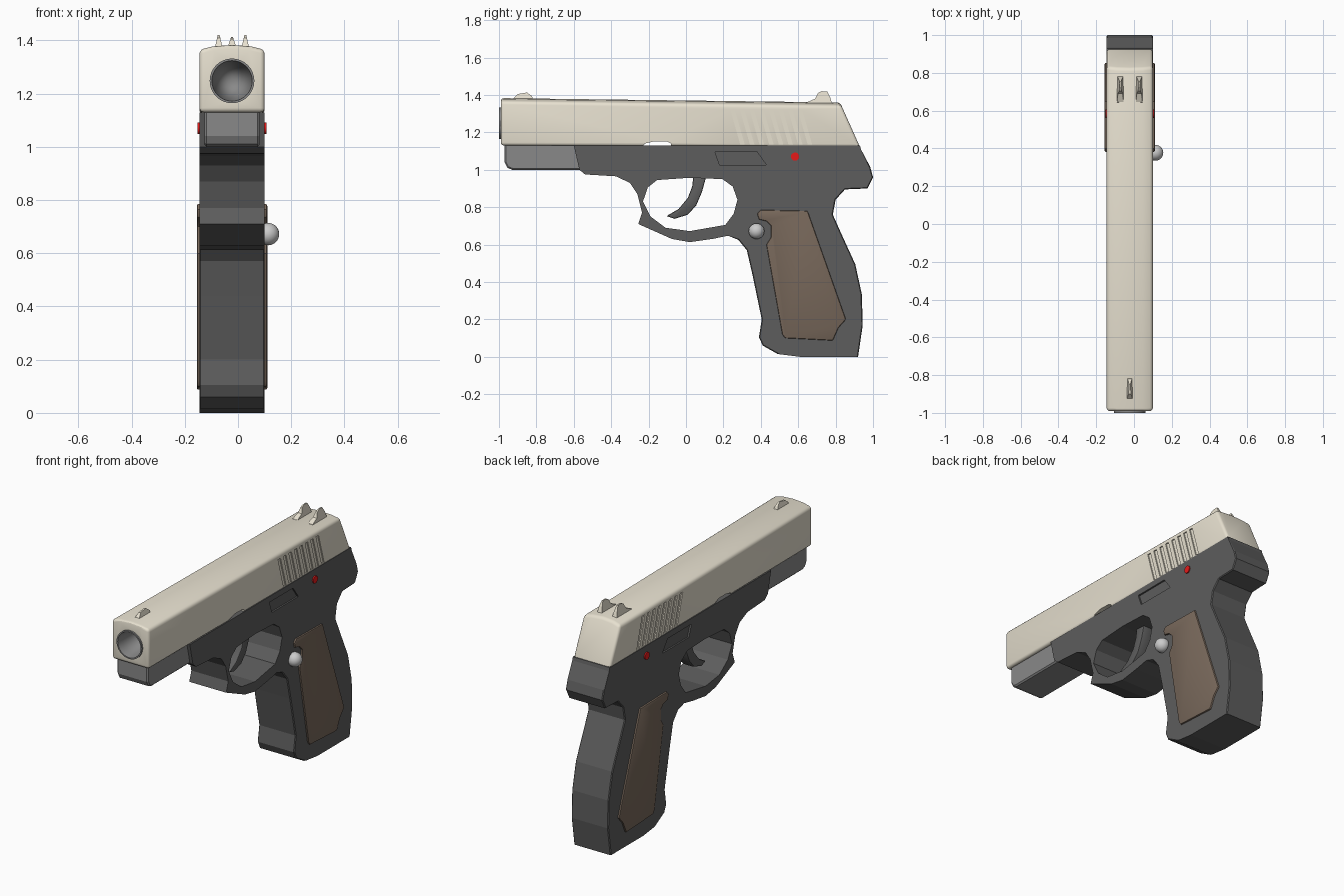
import bpy, bmesh, math
from mathutils import Matrix, Vector

if "Cube" in bpy.data.objects:
    bpy.data.objects.remove(bpy.data.objects["Cube"])

CX = -0.0225      # middle plane of the body
HW = 0.1225       # half width of the body


def mat(name, rgb):
    m = bpy.data.materials.new(name)
    m.diffuse_color = (*rgb, 1)
    m.use_nodes = True
    m.node_tree.nodes["Principled BSDF"].inputs["Base Color"].default_value = m.diffuse_color
    return m


CREAM = mat("cream", (0.80, 0.75, 0.63))
DARK = mat("dark_grey", (0.11, 0.11, 0.11))
MID = mat("mid_grey", (0.25, 0.25, 0.25))
BROWN = mat("brown", (0.19, 0.14, 0.105))
RED = mat("red", (0.8, 0.01, 0.01))


def finish(name, bm, material=None):
    bmesh.ops.recalc_face_normals(bm, faces=bm.faces)
    me = bpy.data.meshes.new(name)
    bm.to_mesh(me)
    bm.free()
    ob = bpy.data.objects.new(name, me)
    bpy.context.collection.objects.link(ob)
    if material:
        me.materials.append(material)
    return ob


def add_prism(bm, pts, x0, x1):
    """Extrude a (y, z) outline from x0 to x1."""
    f = bm.faces.new([bm.verts.new((x0, y, z)) for y, z in pts])
    r = bmesh.ops.extrude_face_region(bm, geom=[f])
    top = [v for v in r["geom"] if isinstance(v, bmesh.types.BMVert)]
    bmesh.ops.translate(bm, verts=top, vec=(x1 - x0, 0, 0))


def prism(name, pts, x0, x1, material=None):
    bm = bmesh.new()
    add_prism(bm, pts, x0, x1)
    return finish(name, bm, material)


def apply(ob):
    bpy.context.view_layer.objects.active = ob
    for m in list(ob.modifiers):
        bpy.ops.object.modifier_apply(modifier=m.name)


def bevel(ob, width, segments=2, angle=40):
    m = ob.modifiers.new("bevel", "BEVEL")
    m.width, m.segments = width, segments
    m.limit_method, m.angle_limit = "ANGLE", math.radians(angle)
    apply(ob)


def cut(ob, cutter):
    m = ob.modifiers.new("cut", "BOOLEAN")
    m.operation, m.solver, m.object = "DIFFERENCE", "EXACT", cutter
    apply(ob)
    bpy.data.objects.remove(cutter)


def smooth(ob, angle=30):
    bpy.ops.object.select_all(action="DESELECT")
    ob.select_set(True)
    bpy.context.view_layer.objects.active = ob
    bpy.ops.object.shade_smooth_by_angle(angle=math.radians(angle))


def lathe(name, profile, material, n=32):
    """Spin (radius, y) points around the bore axis."""
    bm = bmesh.new()
    vs = [bm.verts.new((CX + r, y, 1.248)) for r, y in profile]
    es = [bm.edges.new(p) for p in zip(vs, vs[1:])]
    bmesh.ops.spin(bm, geom=vs + es, cent=(CX, 0, 1.248), axis=(0, 1, 0),
                   angle=math.tau, steps=n)
    bmesh.ops.remove_doubles(bm, verts=bm.verts, dist=1e-4)
    return finish(name, bm, material)


# Frame with trigger guard and grip
outline = [(-0.60, 1.13), (-0.57, 1.0), (-0.54, 0.975), (-0.375, 0.965), (-0.30, 0.93),
           (-0.26, 0.87), (-0.235, 0.77), (-0.255, 0.71), (-0.075, 0.63), (0.02, 0.613),
           (0.14, 0.63), (0.225, 0.647), (0.28, 0.625), (0.325, 0.57), (0.355, 0.44),
           (0.405, 0.20), (0.39, 0.105), (0.41, 0.06), (0.49, 0.015), (0.61, 0.0),
           (0.92, 0.0), (0.945, 0.17), (0.94, 0.335), (0.905, 0.495), (0.825, 0.67),
           (0.785, 0.76), (0.80, 0.84), (0.85, 0.895), (0.97, 0.90), (1.0, 0.96),
           (0.985, 1.015), (0.935, 1.11), (0.93, 1.13)]
bm = bmesh.new()
add_prism(bm, outline, CX - HW, CX + HW)
rim = []
for e in bm.edges:
    a, b = e.verts
    mid = (a.co + b.co) / 2
    same_side = abs(a.co.x - b.co.x) < 1e-5
    if same_side and mid.z > 0.01 and (mid.y > 0.25 and mid.z < 1.12):
        rim.append(e)
bmesh.ops.bevel(bm, geom=rim, offset=0.032, segments=1, affect="EDGES", clamp_overlap=True)
frame = finish("frame", bm, DARK)

hole = [(-0.155, 0.945), (-0.205, 0.905), (-0.23, 0.83), (-0.19, 0.75), (-0.11, 0.69),
        (0.02, 0.672), (0.21, 0.705), (0.255, 0.765), (0.275, 0.84), (0.25, 0.91),
        (0.195, 0.95), (0.02, 0.957)]
cut(frame, prism("guard_cutter", hole, -0.4, 0.4))

# Shallow slanted recess on both sides of the frame
recess = [(0.155, 1.095), (0.38, 1.095), (0.43, 1.025), (0.18, 1.025)]
bm = bmesh.new()
for s in (-1, 1):
    add_prism(bm, recess, CX + s * (HW - 0.01), CX + s * (HW + 0.05))
cut(frame, finish("recess_cutter", bm))

# Slide: crowned section swept front to back, sloping rear
section = [(-HW, 0), (HW, 0), (HW, 0.235), (0.07, 0.248), (0, 0.253), (-0.07, 0.248), (-HW, 0.235)]
bm = bmesh.new()
front = [bm.verts.new((CX + x, -0.99, 1.13 + h)) for x, h in section]
back = [bm.verts.new((CX + x, 0.93 - 0.42 * h, 1.122 + h * 0.94)) for x, h in section]
bm.faces.new(front)
bm.faces.new(back)
for i in range(len(section)):
    j = (i + 1) % len(section)
    bm.faces.new((front[i], front[j], back[j], back[i]))
slide = finish("slide", bm, CREAM)
bevel(slide, 0.016, 3)

# Slide cuts: bore, notch and slanted serrations
cut(slide, lathe("bore_cutter", [(0, -1.1), (0.083, -1.1), (0.083, -0.48), (0, -0.48)], None))
notch = [(-0.25, 1.10), (-0.08, 1.10), (-0.08, 1.14), (-0.10, 1.15), (-0.17, 1.152), (-0.22, 1.14)]
cut(slide, prism("notch_cutter", notch, -0.4, 0.4))
bm = bmesh.new()
for i in range(8):
    y = 0.237 + 0.0515 * i
    slot = [(y, 1.32), (y + 0.024, 1.32), (y + 0.077, 1.135), (y + 0.053, 1.135)]
    for s in (-1, 1):
        add_prism(bm, slot, CX + s * (HW - 0.007), CX + s * (HW + 0.05))
cut(slide, finish("serration_cutter", bm))
smooth(slide)

# Barrel with a tapering bore
barrel = lathe("barrel", [(0.084, -0.5), (0.084, -1.0), (0.076, -1.0), (0.07, -0.96), (0, -0.55)], MID)
smooth(barrel)

# Lighter block under the front of the slide
dust = prism("front_rail", [(-0.97, 1.14), (-0.97, 1.04), (-0.955, 1.01), (-0.93, 1.0),
                            (-0.55, 1.0), (-0.55, 1.14)], CX - 0.103, CX + 0.103, MID)
bevel(dust, 0.008, 1, 60)

# Trigger
trigger = prism("trigger", [(0.04, 0.97), (0.11, 0.97), (0.085, 0.88), (0.055, 0.81), (0.01, 0.76),
                            (-0.06, 0.738), (-0.105, 0.752), (-0.04, 0.79), (0.01, 0.85),
                            (0.033, 0.91)], CX - 0.04, CX + 0.04, DARK)
bevel(trigger, 0.008, 2, 60)
smooth(trigger)


# Sights: fins that narrow towards the top
def fin(name, pts, x, half, z0, z1):
    ob = prism(name, pts, x - half, x + half, CREAM)
    for v in ob.data.vertices:
        t = min(max((v.co.z - z0) / (z1 - z0), 0), 1)
        v.co.x = x + (v.co.x - x) * (1 - 0.8 * t)
    smooth(ob)


fin("front_sight", [(-0.93, 1.36), (-0.925, 1.38), (-0.90, 1.405), (-0.85, 1.413), (-0.825, 1.395),
                    (-0.81, 1.36)], CX, 0.018, 1.37, 1.413)
for side, s in (("left", -1), ("right", 1)):
    fin("rear_sight_" + side, [(0.64, 1.34), (0.645, 1.36), (0.69, 1.38), (0.705, 1.41), (0.725, 1.42),
                               (0.755, 1.418), (0.77, 1.39), (0.785, 1.34)],
        CX + s * 0.05, 0.018, 1.355, 1.42)

# Grip panels and red dots on both sides
panel = [(0.38, 0.765), (0.40, 0.785), (0.65, 0.78), (0.855, 0.20), (0.815, 0.155), (0.785, 0.087),
         (0.53, 0.10), (0.515, 0.12), (0.43, 0.60), (0.455, 0.64), (0.455, 0.70), (0.43, 0.725), (0.39, 0.735)]
for side, s in (("left", -1), ("right", 1)):
    grip = prism("grip_panel_" + side, panel, CX + s * 0.08, CX + s * (HW + 0.01), BROWN)
    bevel(grip, 0.007, 2, 60)
    smooth(grip)
    bm = bmesh.new()
    bmesh.ops.create_cone(bm, cap_ends=True, segments=20, radius1=0.022, radius2=0.022, depth=0.02,
                          matrix=Matrix.Translation((CX + s * (HW - 0.003), 0.583, 1.07))
                          @ Matrix.Rotation(math.pi / 2, 4, "Y"))
    smooth(finish("red_dot_" + side, bm, RED))

# Round button beside the grip
bm = bmesh.new()
bmesh.ops.create_uvsphere(bm, u_segments=24, v_segments=14, radius=0.042,
                          matrix=Matrix.Translation((0.113, 0.377, 0.672)))
smooth(finish("round_button", bm), 60)
